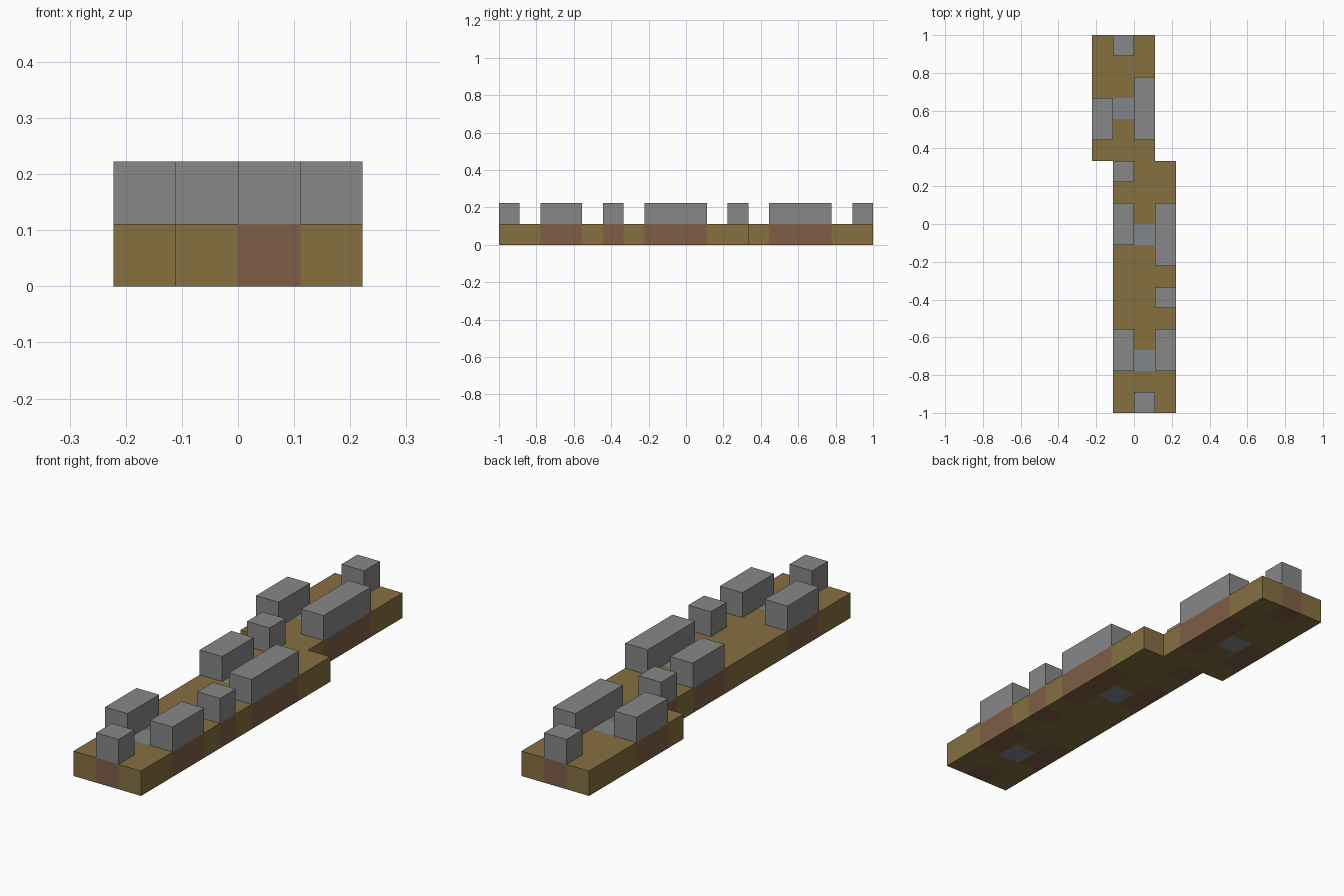
import bpy
import bmesh
import math
from mathutils import Matrix, Vector

if "Cube" in bpy.data.objects:
    bpy.data.objects.remove(bpy.data.objects["Cube"], do_unlink=True)

U = 1 / 9                      # side of one square cell
X0, Y0 = -2 * U, -1.0          # corner of the cell grid


def make_material(name, rgb):
    mat = bpy.data.materials.new(name)
    mat.use_nodes = True
    mat.diffuse_color = (*rgb, 1)
    mat.node_tree.nodes["Principled BSDF"].inputs["Base Color"].default_value = (*rgb, 1)
    return mat


ochre = make_material("ochre_ground", (0.238, 0.162, 0.051))
brown = make_material("brown_footing", (0.212, 0.114, 0.061))
grey = make_material("grey_block", (0.242, 0.242, 0.242))
blue_grey = make_material("blue_grey_paving", (0.225, 0.24, 0.25))


def add_object(name, bm, materials):
    bmesh.ops.recalc_face_normals(bm, faces=bm.faces)
    mesh = bpy.data.meshes.new(name)
    bm.to_mesh(mesh)
    bm.free()
    for mat in materials:
        mesh.materials.append(mat)
    obj = bpy.data.objects.new(name, mesh)
    bpy.context.collection.objects.link(obj)
    return obj


# Raised blocks: name, column, first row, length in rows
blocks = [
    ("front_end_block", 2, 0, 1),
    ("front_right_block", 1, 2, 2),
    ("front_left_block", 3, 2, 2),
    ("small_left_block", 3, 5, 1),
    ("middle_left_block", 3, 7, 3),
    ("middle_right_block", 1, 8, 2),
    ("small_right_block", 1, 11, 1),
    ("rear_right_block", 0, 13, 2),
    ("rear_left_block", 2, 13, 3),
    ("rear_end_block", 1, 17, 1),
]
paving = {(2, 2), (2, 8), (1, 14)}
footing = {(c, r + i) for _, c, r, n in blocks for i in range(n)}

for name, col, row, length in blocks:
    bm = bmesh.new()
    centre = Vector((X0 + (col + 0.5) * U, Y0 + (row + length / 2) * U, 1.5 * U))
    bmesh.ops.create_cube(bm, size=U, matrix=Matrix.Translation(centre)
                          @ Matrix.Diagonal((1, length, 1, 1)))
    add_object(name, bm, [grey])

# Stepped ground slab: flat cells extruded upward
bm = bmesh.new()
for row in range(18):
    first = 1 if row < 12 else 0
    for col in range(first, first + 3):
        corners = [(col, row), (col + 1, row), (col + 1, row + 1), (col, row + 1)]
        bm.faces.new([bm.verts.new((X0 + c * U, Y0 + r * U, 0)) for c, r in corners])
bmesh.ops.remove_doubles(bm, verts=bm.verts, dist=U / 100)
top = bmesh.ops.extrude_face_region(bm, geom=bm.faces[:], use_keep_orig=True)["geom"]
bmesh.ops.translate(bm, vec=(0, 0, U),
                    verts=[v for v in top if isinstance(v, bmesh.types.BMVert)])
bmesh.ops.recalc_face_normals(bm, faces=bm.faces)

# Colour every face by the cell just inside it
for face in bm.faces:
    inside = face.calc_center_median() - face.normal * U / 4
    cell = (math.floor((inside.x - X0) / U), math.floor((inside.y - Y0) / U))
    face.material_index = 1 if cell in footing else 2 if cell in paving else 0
add_object("ground_slab", bm, [ochre, brown, blue_grey])
